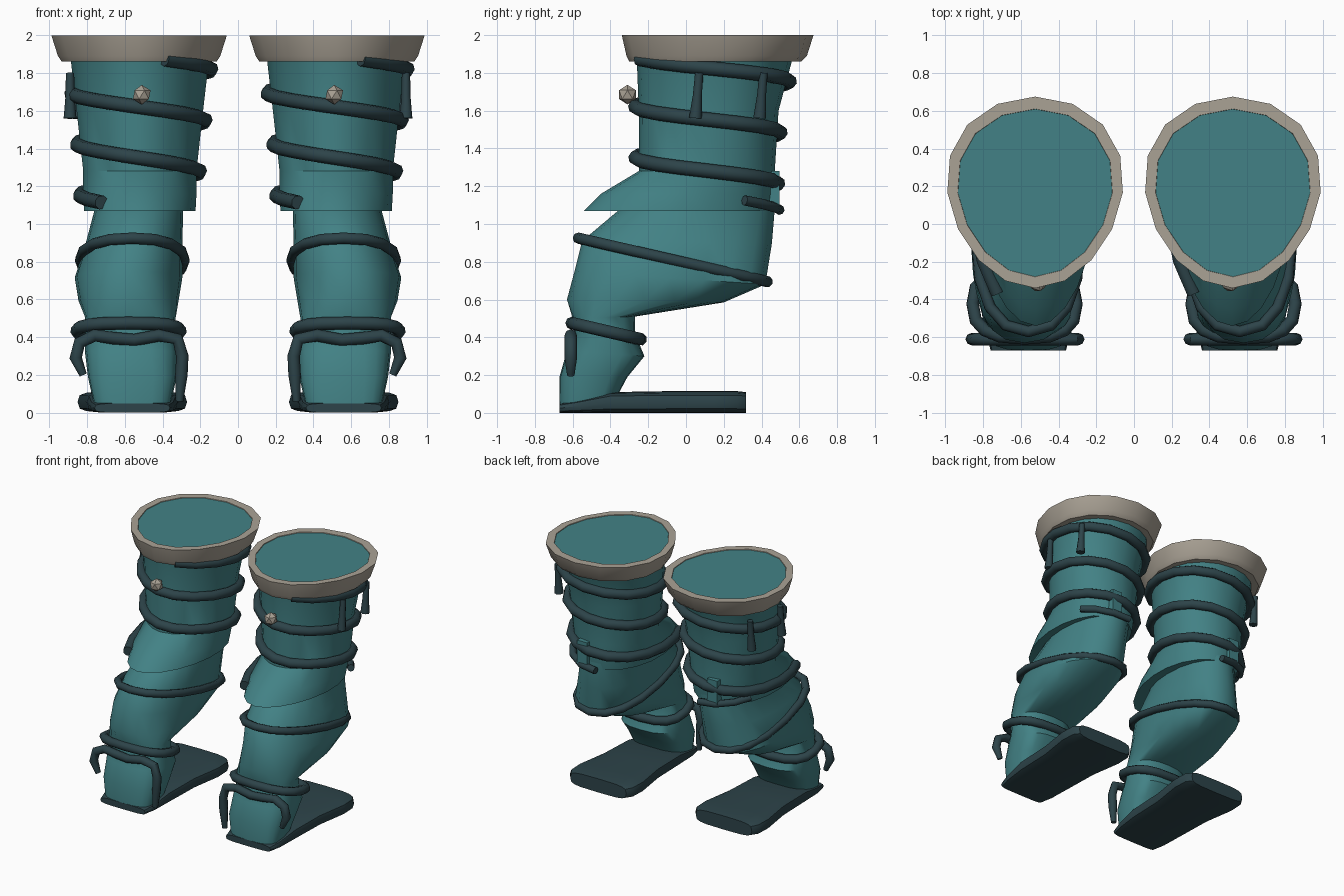
import bpy, bmesh, math
from mathutils import Vector

if "Cube" in bpy.data.objects:
    bpy.data.objects.remove(bpy.data.objects["Cube"])


def material(name, rgb):
    m = bpy.data.materials.new(name)
    m.diffuse_color = (*rgb, 1)
    m.use_nodes = True
    m.node_tree.nodes["Principled BSDF"].inputs["Base Color"].default_value = m.diffuse_color
    return m


TEAL = material("teal cloth", (0.055, 0.222, 0.236))
DARK = material("dark cord", (0.026, 0.057, 0.067))
CREAM = material("cream trim", (0.40, 0.36, 0.30))


def finish(ob, mat, angle=40):
    ob.data.materials.clear()
    ob.data.materials.append(mat)
    bpy.ops.object.select_all(action='DESELECT')
    ob.select_set(True)
    bpy.context.view_layer.objects.active = ob
    bpy.ops.object.shade_smooth_by_angle(angle=math.radians(angle))


def from_bmesh(name, bm, mat, angle=40):
    bmesh.ops.recalc_face_normals(bm, faces=bm.faces)
    me = bpy.data.meshes.new(name)
    bm.to_mesh(me)
    bm.free()
    ob = bpy.data.objects.new(name, me)
    bpy.context.collection.objects.link(ob)
    finish(ob, mat, angle)


def loft(name, rings, mat, closed=False):
    """Skin a list of rings; closed joins the last ring to the first."""
    bm = bmesh.new()
    vs = [[bm.verts.new(p) for p in r] for r in rings]
    n = len(vs[0])
    for a, b in zip(vs, vs[1:] + (vs[:1] if closed else [])):
        for i in range(n):
            j = (i + 1) % n
            bm.faces.new((a[i], a[j], b[j], b[i]))
    if not closed:
        bm.faces.new(vs[0])
        bm.faces.new(vs[-1])
    from_bmesh(name, bm, mat)


def tube(name, pts, radius, cyclic=False, radii=None):
    """Round cord along a path."""
    cu = bpy.data.curves.new(name, 'CURVE')
    cu.dimensions = '3D'
    cu.bevel_depth = radius
    cu.bevel_resolution = 2
    cu.use_fill_caps = True
    sp = cu.splines.new('POLY')
    sp.points.add(len(pts) - 1)
    for i, p in enumerate(pts):
        sp.points[i].co = (*p, 1)
        sp.points[i].radius = radii[i] if radii else 1
    sp.use_cyclic_u = cyclic
    tmp = bpy.data.objects.new(name + "_path", cu)
    bpy.context.collection.objects.link(tmp)
    bpy.context.view_layer.update()
    dg = bpy.context.evaluated_depsgraph_get()
    me = bpy.data.meshes.new_from_object(tmp.evaluated_get(dg))
    bpy.data.objects.remove(tmp)
    ob = bpy.data.objects.new(name, me)
    bpy.context.collection.objects.link(ob)
    finish(ob, DARK, 50)


def spow(v, p):
    return math.copysign(abs(v) ** (2 / p), v)


def point(a, cx, w, front, back, egg=0.0, p=2.0):
    """Point on an oval between a front (y, z) and a back (y, z); a=0 is front."""
    c, s = spow(math.cos(a), p), spow(math.sin(a), p)
    t = (1 - c) / 2
    return Vector((cx + w * s * (1 - egg * c),
                   front[0] + (back[0] - front[0]) * t,
                   front[1] + (back[1] - front[1]) * t))


def ring(n, *args, **kw):
    return [point(2 * math.pi * i / n, *args, **kw) for i in range(n)]


# upper leg profile: z, half width, front y, back y
THIGH = [(1.995, .415, -.285, .615), (1.86, .365, -.26, .56), (1.6, .335, -.25, .49),
         (1.28, .30, -.25, .47), (1.16, .30, -.45, .47), (1.07, .295, -.54, .46)]
# lower leg: centre x, half width, front (y, z), back (y, z), squareness
SHIN = [(.52, .24, (-.15, 1.22), (.46, 1.2), 2), (.525, .235, (-.36, 1.07), (.47, 1.08), 2.1),
        (.55, .255, (-.55, .91), (.455, .9), 2.2), (.58, .285, (-.59, .75), (.42, .68), 2.3),
        (.58, .265, (-.63, .60), (.2, .585), 2.4), (.57, .24, (-.6, .5), (-.27, .51), 2.4),
        (.57, .24, (-.59, .42), (-.27, .42), 2.5), (.565, .245, (-.63, .33), (-.22, .30), 2.8),
        (.56, .235, (-.67, .19), (-.31, .19), 3.2), (.56, .20, (-.67, .02), (-.39, .04), 3.5)]
# cuff cross-section: z, half width, front y, back y
CUFF = [(1.86, .36, -.25, .55), (1.86, .41, -.30, .61), (1.89, .43, -.315, .64),
        (2.0, .465, -.34, .675), (2.0, .41, -.28, .61), (1.96, .40, -.27, .60)]
# sole: y, half width, height
SOLE = [(-.67, .20, .05), (-.57, .225, .07), (-.4, .24, .11), (-.1, .25, .115),
        (.15, .29, .115), (.27, .285, .115), (.318, .25, .11)]


def thigh_point(a, z, grow):
    for hi, lo in zip(THIGH, THIGH[1:]):
        if z >= lo[0]:
            break
    t = (hi[0] - z) / (hi[0] - lo[0])
    w, f, b = (hi[i] + (lo[i] - hi[i]) * t for i in (1, 2, 3))
    return point(a, 0, w + grow, (f - grow, z), (b + grow, z), egg=.13)


for side, s in (("right", 1), ("left", -1)):
    def name(part):
        return f"{side}_{part}"

    # upper leg with flared knee flap
    loft(name("upper_leg"), [ring(20, s * .52, w, (f, z), (b, z), egg=.13)
                             for z, w, f, b in THIGH], TEAL)
    # lower leg and toe
    loft(name("lower_leg"), [ring(20, s * cx, w, f, b, p=p) for cx, w, f, b, p in SHIN], TEAL)
    # cuff
    loft(name("cuff"), [ring(16, s * .524, w, (f, z), (b, z), egg=.13)
                        for z, w, f, b in CUFF], CREAM, closed=True)
    # sole
    rings = []
    for y, w, h in SOLE:
        angles = [2 * math.pi * i / 16 for i in range(16)]
        rings.append([Vector((s * .56 + w * spow(math.cos(a), 4), y,
                              h / 2 * (1 + spow(math.sin(a), 4)))) for a in angles])
    loft(name("sole"), rings, DARK)

    # cord spiralling down the upper leg, same winding on both legs
    base = Vector((s * .52, 0, 0))
    turns = [i / 16 for i in range(1, 47)]
    tube(name("spiral_cord"), [base + thigh_point(2 * math.pi * t, 1.89 - .27 * t, .018)
                               for t in turns], .038)
    # loose cord end at the back of the knee
    tube(name("cord_end"), [base + Vector((s * x, y, z)) for x, y, z in
                            ((.27, .31, 1.125), (.20, .41, 1.105), (.08, .48, 1.085),
                             (-.06, .495, 1.075))], .027)
    # lower cord loops
    tube(name("calf_loop"), ring(16, s * .56, .275, (-.57, .925), (.43, .695), p=2.3),
         .03, cyclic=True)
    tube(name("ankle_loop"), ring(16, s * .58, .275, (-.605, .475), (-.24, .39), p=2.6),
         .034, cyclic=True)
    # cord draped over the toe
    toe = [(.31, .06), (.30, .2), (.295, .3), (.32, .39), (.42, .41), (.55, .385),
           (.66, .395), (.76, .41), (.84, .37), (.86, .29), (.82, .2)]
    tube(name("toe_cord"), [Vector((s * x, -.61, z)) for x, z in toe], .033,
         radii=[.6] + [1] * 9 + [.6])
    # hanging tassels on the outer side
    for i, (x, y) in enumerate(((.89, .06), (.86, .40))):
        tube(name(f"tassel_{i + 1}"),
             [Vector((s * x, y + d, z)) for d, z in ((.01, 1.8), (0, 1.68), (-.01, 1.56))],
             .034, radii=[.65, .7, 1])

    # bead on the front
    bm = bmesh.new()
    bmesh.ops.create_icosphere(bm, subdivisions=1, radius=.052)
    bmesh.ops.translate(bm, verts=bm.verts, vec=(s * .51, -.31, 1.685))
    from_bmesh(name("bead"), bm, CREAM, 20)

    # cloth tab at the back of the knee
    bm = bmesh.new()
    bmesh.ops.create_cube(bm, size=1)
    bmesh.ops.scale(bm, verts=bm.verts, vec=(.09, .06, .2))
    bmesh.ops.translate(bm, verts=bm.verts, vec=(s * .58, .465, 1.18))
    from_bmesh(name("knee_tab"), bm, TEAL)
